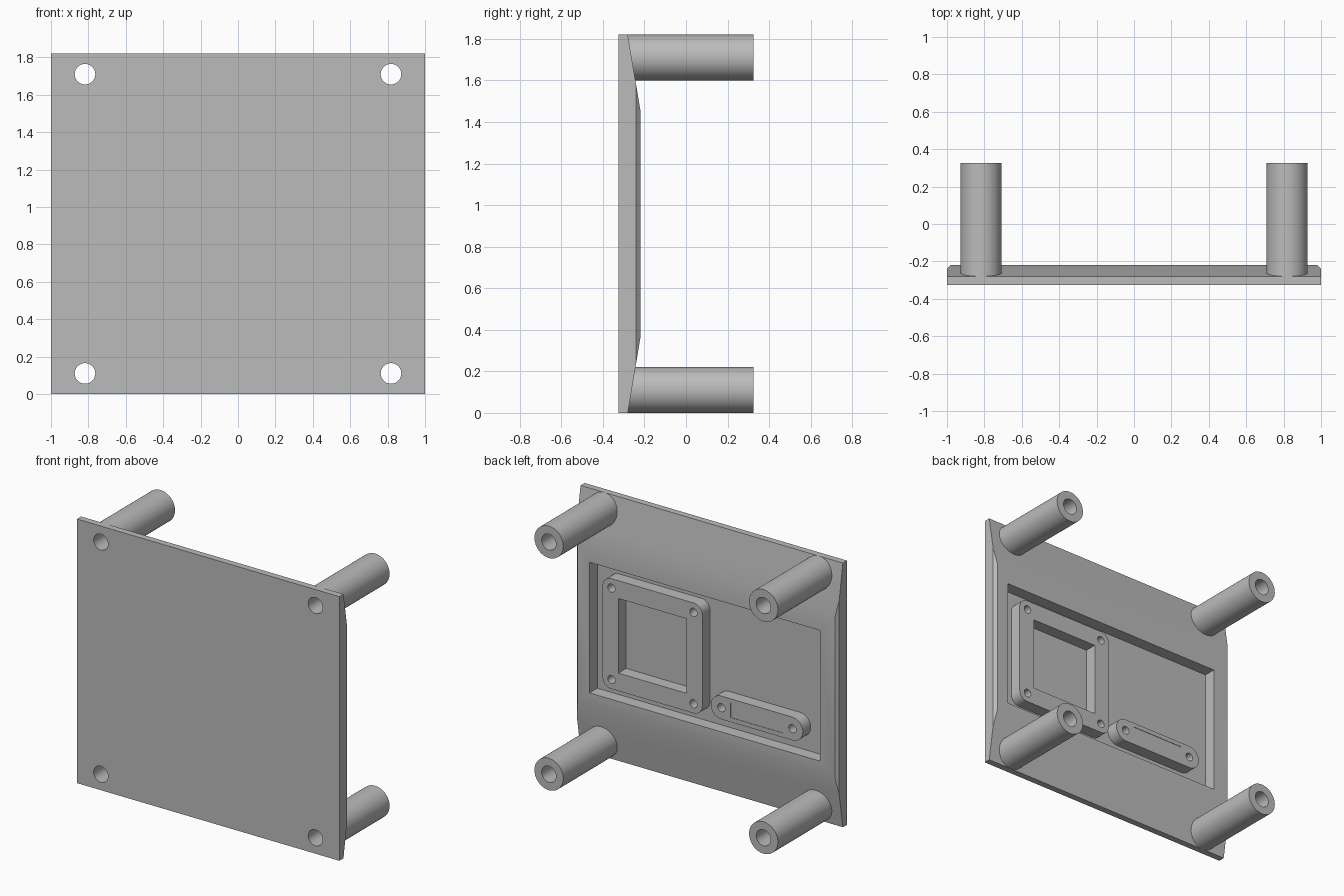
import bpy, bmesh, math
from mathutils import Vector

cube = bpy.data.objects.get("Cube")
if cube:
    bpy.data.objects.remove(cube, do_unlink=True)

# Main depths, from front to back
FRONT, FLOOR, BACK, POST_END = -0.325, -0.305, -0.22, 0.325
HEIGHT = 1.82

grey = bpy.data.materials.new("plain grey")
grey.use_nodes = True
grey.diffuse_color = (0.5, 0.5, 0.5, 1)
grey.node_tree.nodes["Principled BSDF"].inputs["Base Color"].default_value = (0.5, 0.5, 0.5, 1)


def make_object(name, bm):
    bmesh.ops.recalc_face_normals(bm, faces=bm.faces[:])
    mesh = bpy.data.meshes.new(name)
    bm.to_mesh(mesh)
    bm.free()
    mesh.materials.append(grey)
    obj = bpy.data.objects.new(name, mesh)
    bpy.context.collection.objects.link(obj)
    return obj


def prism(name, points, offset):
    """Extrude a closed outline along the offset."""
    bm = bmesh.new()
    face = bm.faces.new([bm.verts.new(p) for p in points])
    side = bmesh.ops.extrude_face_region(bm, geom=[face])
    verts = [g for g in side["geom"] if isinstance(g, bmesh.types.BMVert)]
    bmesh.ops.translate(bm, verts=verts, vec=offset)
    return make_object(name, bm)


def rounded(name, cx, cz, half_w, half_h, radius, y0, y1, steps=12):
    """Rounded rectangle in x and z; equal sizes give a round bar."""
    points = []
    for corner, (sx, sz) in enumerate([(1, 1), (-1, 1), (-1, -1), (1, -1)]):
        for i in range(steps + 1):
            a = math.pi / 2 * (corner + i / steps)
            p = Vector((cx + sx * (half_w - radius) + radius * math.cos(a), y0,
                        cz + sz * (half_h - radius) + radius * math.sin(a)))
            if all((p - q).length > 1e-5 for q in points):
                points.append(p)
    return prism(name, points, (0, y1 - y0, 0))


def bar(name, x, z, radius, y0, y1):
    return rounded(name, x, z, radius, radius, radius, y0, y1)


def activate(obj):
    bpy.ops.object.select_all(action='DESELECT')
    obj.select_set(True)
    bpy.context.view_layer.objects.active = obj


def cut(obj, cutters):
    activate(obj)
    for cutter in cutters:
        mod = obj.modifiers.new("cut", 'BOOLEAN')
        mod.operation = 'DIFFERENCE'
        mod.solver = 'EXACT'
        mod.object = cutter
        bpy.ops.object.modifier_apply(modifier=mod.name)
        bpy.data.objects.remove(cutter, do_unlink=True)
    bpy.ops.object.shade_smooth_by_angle(angle=math.radians(25))


# Plate with sloped top and bottom on the back
profile = [(FRONT, 0), (-0.28, 0), (BACK, 0.36), (BACK, 1.46), (-0.28, HEIGHT), (FRONT, HEIGHT)]
plate = prism("panel", [(-1, y, z) for y, z in profile], (2, 0, 0))

# Small chamfers along the side edges
bm = bmesh.new()
bm.from_mesh(plate.data)
for s in (-1, 1):
    result = bmesh.ops.bisect_plane(bm, geom=bm.verts[:] + bm.edges[:] + bm.faces[:],
                                    plane_co=(s, -0.24, 0), plane_no=(s, 1, 0), clear_outer=True)
    rim = [g for g in result["geom_cut"] if isinstance(g, bmesh.types.BMEdge)]
    bmesh.ops.contextual_create(bm, geom=rim)
bmesh.ops.recalc_face_normals(bm, faces=bm.faces[:])
bm.to_mesh(plate.data)
bm.free()

# Recess and bolt holes
corners = [(sx * 0.818, z, side + "_" + level)
           for sx, side in ((1, "left"), (-1, "right"))
           for z, level in ((0.11, "lower"), (HEIGHT - 0.11, "upper"))]
recess = rounded("recess_cutter", 0.012, 0.893, 0.878, 0.45, 0, FLOOR, 0)
cut(plate, [recess] + [bar("hole_cutter", x, z, 0.055, -1, 1) for x, z, _ in corners])

# Four hollow posts
for x, z, label in corners:
    post = bar(label + "_post", x, z, 0.11, -0.283, POST_END)
    cut(post, [bar("bore_cutter", x, z, 0.055, -1, 1)])

# Square frame with a window and four screw holes
fx, fz = 0.41, 0.895
frame = rounded("square_frame", fx, fz, 0.38, 0.38, 0.065, FLOOR - 0.002, BACK)
window = rounded("window_cutter", fx, fz, 0.26, 0.257, 0, -1, 1)
cut(frame, [window] + [bar("screw_cutter", fx + sx * 0.313, fz + sz * 0.315, 0.028, -1, 1)
                       for sx in (-1, 1) for sz in (-1, 1)])

# Rounded bar with two screw holes and a shallow centre panel
px, pz = -0.386, 0.61
strip = rounded("rounded_bar", px, pz, 0.351, 0.08, 0.08, FLOOR - 0.002, BACK)
panel = rounded("panel_cutter", px, pz, 0.2, 0.05, 0, BACK - 0.003, 0)
cut(strip, [panel] + [bar("screw_cutter", px + s * 0.271, pz, 0.028, -1, 1) for s in (-1, 1)])
